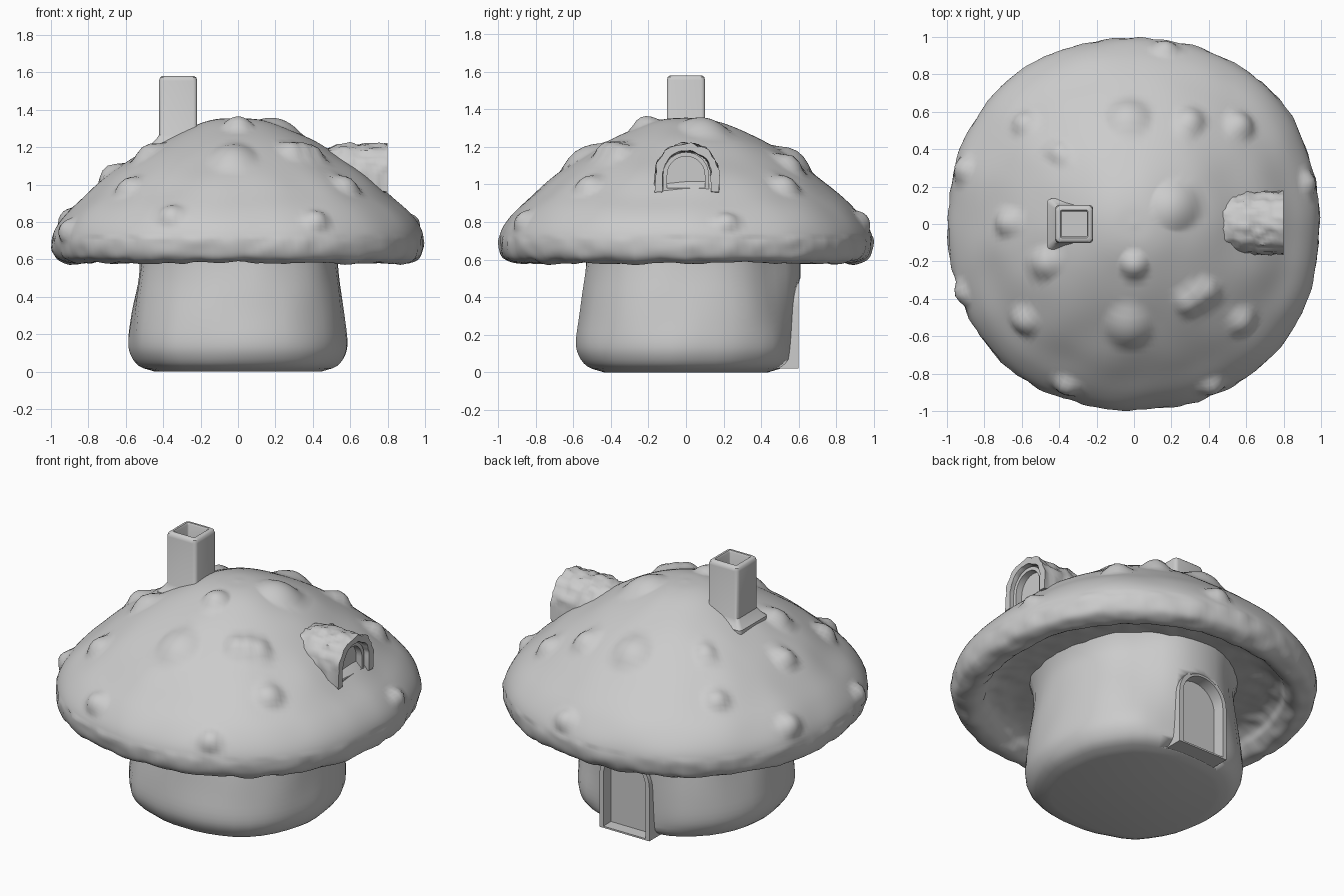
import bpy, bmesh, math
from mathutils import Vector, noise

if "Cube" in bpy.data.objects:
    bpy.data.objects.remove(bpy.data.objects["Cube"])

grey = bpy.data.materials.new("plain_grey")
grey.diffuse_color = (0.6, 0.6, 0.6, 1)
grey.use_nodes = True
grey.node_tree.nodes["Principled BSDF"].inputs["Base Color"].default_value = grey.diffuse_color


def loft(name, rings, angle=35):
    """Skin a list of equal-length closed rings and cap both ends."""
    bm = bmesh.new()
    vs = [[bm.verts.new(p) for p in r] for r in rings]
    n = len(rings[0])
    for a, b in zip(vs, vs[1:]):
        for i in range(n):
            j = (i + 1) % n
            bm.faces.new((a[i], a[j], b[j], b[i]))
    bm.faces.new(vs[0])
    bm.faces.new(vs[-1])
    bmesh.ops.recalc_face_normals(bm, faces=bm.faces)
    me = bpy.data.meshes.new(name)
    bm.to_mesh(me)
    bm.free()
    ob = bpy.data.objects.new(name, me)
    bpy.context.collection.objects.link(ob)
    me.materials.append(grey)
    smooth(ob, angle)
    return ob


def smooth(ob, angle):
    bpy.ops.object.select_all(action='DESELECT')
    bpy.context.view_layer.objects.active = ob
    ob.select_set(True)
    bpy.ops.object.shade_smooth_by_angle(angle=math.radians(angle))


def curve(pts, steps):
    """Catmull-Rom curve through profile points."""
    p = [Vector(q) for q in pts]
    p = [2 * p[0] - p[1]] + p + [2 * p[-1] - p[-2]]
    out = []
    for i in range(1, len(p) - 2):
        for s in range(steps):
            t = s / steps
            a, b, c, d = p[i - 1:i + 3]
            out.append(0.5 * (2 * b + (c - a) * t + (2 * a - 5 * b + 4 * c - d) * t * t
                              + (3 * b - a - 3 * c + d) * t ** 3))
    return out + [p[-2]]


def rough(p, scale, amp):
    return noise.noise(Vector(p) * scale) * amp


def squarish(a, k):
    """Radius factor that swells a circle slightly on its diagonals."""
    return 1 + k * (1 - math.cos(4 * a)) / 2


def arch(half, base, spring, n=18):
    """Arch outline as (across, height) pairs, from one foot to the other."""
    pts = [(half, base)]
    pts += [(half * math.cos(math.pi * i / n), spring + half * math.sin(math.pi * i / n))
            for i in range(n + 1)]
    return pts + [(-half, base)]


# --- cap: lathe with warts pushed out along the surface
outer = [(0.006, 1.358), (0.12, 1.347), (0.25, 1.305), (0.45, 1.21), (0.67, 1.065), (0.81, 0.95),
         (0.91, 0.86), (0.975, 0.77), (0.995, 0.69), (0.975, 0.615), (0.92, 0.583)]
under = [(0.87, 0.585), (0.825, 0.62), (0.79, 0.67), (0.70, 0.70), (0.45, 0.715)]
prof = curve(outer + under, 6)


def cap_point(x, y):
    r = math.hypot(x, y) / squarish(math.atan2(y, x), 0.028)
    for a, b in zip(prof, prof[1:]):
        if a.x <= r <= b.x:
            return Vector((x, y, a.y + (b.y - a.y) * (r - a.x) / (b.x - a.x)))
    return Vector((x, y, 0.7))


# wart position and radius, as seen from above
warts = [(0.17, 0.94, .07), (-0.59, 0.54, .075), (-0.03, 0.57, .12), (0.30, 0.55, .085),
         (0.57, 0.53, .085), (-0.91, 0.29, .075), (-0.40, 0.38, .065), (0.935, 0.22, .065),
         (-0.68, 0.01, .08), (0.23, 0.10, .13), (-0.48, -0.21, .09), (0, -0.22, .08),
         (0.29, -0.42, .08), (0.34, -0.39, .085), (0.39, -0.36, .08), (-0.92, -0.37, .07),
         (-0.59, -0.52, .085), (-0.03, -0.55, .13), (0.58, -0.52, .085), (-0.36, -0.87, .075),
         (0.42, -0.87, .07)]
warts = [(cap_point(x, y), r * 1.1) for x, y, r in warts]

N = 180
rings = []
for k, p in enumerate(prof):
    t = prof[min(k + 1, len(prof) - 1)] - prof[max(k - 1, 0)]
    t.normalize()
    ring = []
    for i in range(N):
        a = 2 * math.pi * i / N
        c, s = math.cos(a), math.sin(a)
        r0 = p.x * squarish(a, 0.028)
        q = Vector((r0 * c, r0 * s, p.y))
        nrm = Vector((-t.y * c, -t.y * s, t.x))
        d = rough(q, 4, 0.010) + (rough(q, 13, 0.010) if p.y < 0.72 else 0)
        bump = 0
        if k < 60:
            for w, r in warts:
                f = (q - w).length / r
                if f < 1:
                    bump = max(bump, min(0.045, r * 0.5) * (1 - f * f) ** 1.3)
        ring.append(q + nrm * (d + bump))
    rings.append(ring)
loft("mushroom_cap", rings, 40)

# --- stem: softly squared bulging lathe, swollen around the door
stem_prof = curve([(0.44, 0.0), (0.525, 0.03), (0.57, 0.09), (0.583, 0.16), (0.572, 0.27),
                   (0.553, 0.4), (0.538, 0.5), (0.53, 0.6), (0.54, 0.67), (0.56, 0.73)], 3)
rings = []
for p in stem_prof:
    ring = []
    for i in range(44):
        a = 2 * math.pi * i / 44
        c, s = math.cos(a), math.sin(a)
        r = p.x * squarish(a, 0.05) + rough((c * 2, s * 2, p.y * 2), 1.6, 0.014)
        swell = math.exp(-((a - math.pi / 2) / 0.5) ** 4)
        if p.y > 0.06:
            r += (0.565 + 0.045 * min(1, p.y / 0.5) - r) * swell
        ring.append((r * c, r * s, p.y))
    rings.append(ring)
stem = loft("stem", rings, 30)

# --- door at the back: thin frame with a recessed panel, set into a cut in the stem
big, small = arch(0.17, 0.02, 0.345), arch(0.144, 0.03, 0.345)


def at_y(outline, y):
    return [(u, y, z) for u, z in outline]


hole = arch(0.157, 0.026, 0.345)
cutter = loft("door_cutter", [at_y(hole, 0.46), at_y(hole, 0.8)])
cutter.hide_render = True
mod = stem.modifiers.new("door_cut", 'BOOLEAN')
mod.operation = 'DIFFERENCE'
mod.solver = 'EXACT'
mod.object = cutter
bpy.context.view_layer.objects.active = stem
bpy.ops.object.modifier_apply(modifier=mod.name)
bpy.data.objects.remove(cutter)
loft("door", [at_y(big, 0.44), at_y(big, 0.6), at_y(small, 0.6), at_y(small, 0.525)])


# --- dormer on the right: rough arched roof shell, dipping towards the cap
def at_x(outline, x):
    return [(x, u, z) for u, z in outline]


rings = []
for k in range(17):
    x = 0.44 + 0.36 * k / 16
    dip = 0.03 * max(0, (0.56 - x) / 0.12)
    ring = []
    for rad, flip in ((0.168, 1), (0.130, -1)):
        for u, z in arch(rad, 0.96, 1.05, 26)[::flip]:
            f = 1 + rough((x, u, z), 24, 0.10)
            ring.append((x, 0.005 + u * f, 1.05 + (z - 1.05) * f - dip))
    rings.append(ring)
loft("dormer_roof", rings, 50)

# --- dormer window: arched frame with a recessed pane
o, i = arch(0.122, 0.965, 1.05), arch(0.1, 0.98, 1.05)
loft("dormer_window", [at_x(o, 0.5), at_x(o, 0.775), at_x(i, 0.775), at_x(i, 0.735)])


# --- chimney: rounded square tube with flared foot
def square(cx, half, z, round_=0.022):
    pts = []
    for q in range(4):
        for s in range(5):
            a = math.pi / 2 * (q + s / 4)
            m = math.pi / 2 * q + math.pi / 4
            k = (half - round_) * math.sqrt(2)
            pts.append((cx + k * math.cos(m) + round_ * math.cos(a),
                        k * math.sin(m) + round_ * math.sin(a), z))
    return pts


loft("chimney", [square(*v) for v in (
    (-0.33, 0.135, 1.12), (-0.33, 0.135, 1.215), (-0.325, 0.115, 1.24), (-0.32, 0.102, 1.265),
    (-0.32, 0.102, 1.555), (-0.32, 0.097, 1.572), (-0.32, 0.087, 1.58),
    (-0.32, 0.074, 1.58, 0.008), (-0.32, 0.068, 1.57, 0.006), (-0.32, 0.068, 1.38, 0.006))])
